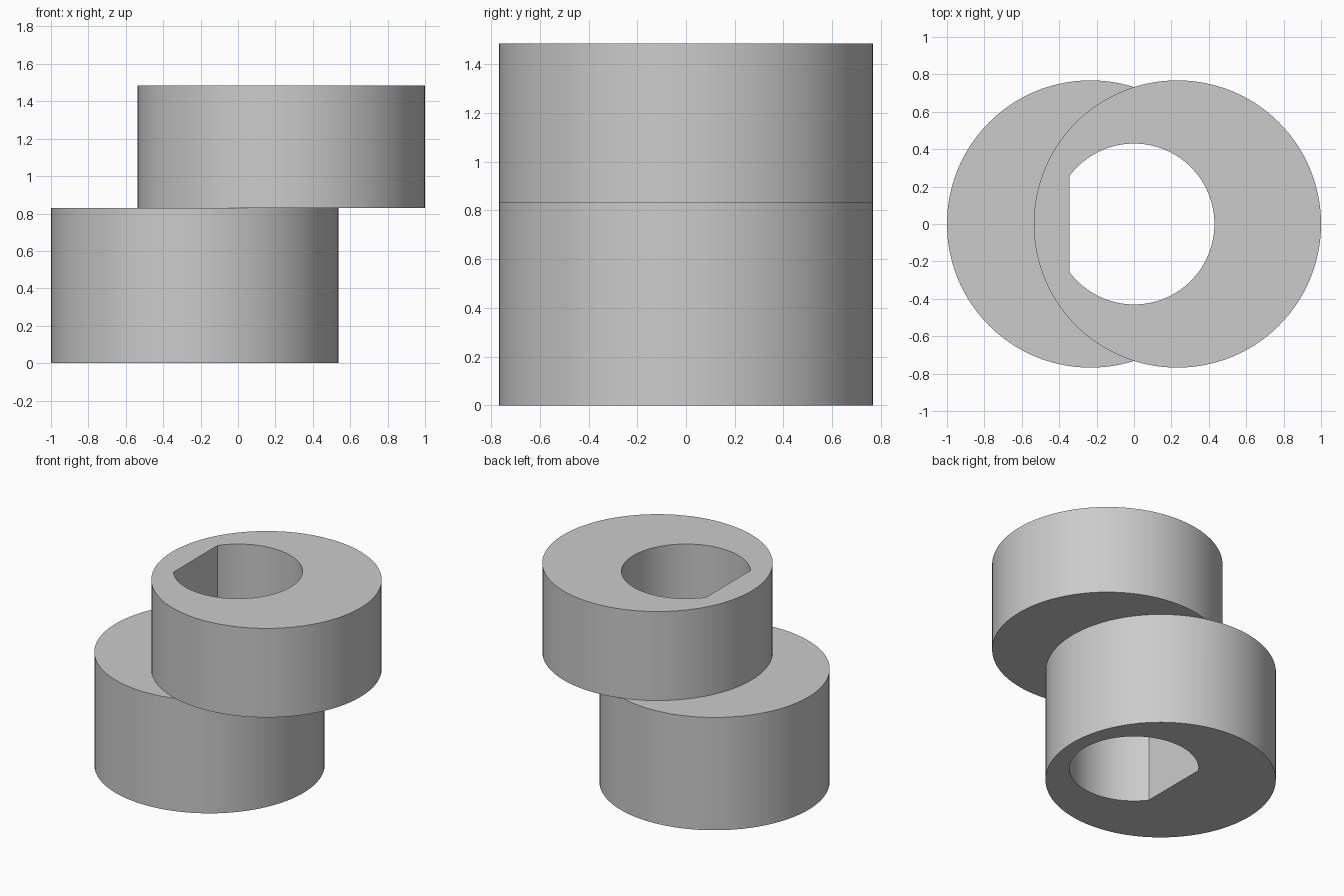
import bpy
import math

RADIUS, OFFSET = 0.768, 0.232
BORE, FLAT_X = 0.43, -0.345
LOWER_TOP, TOP = 0.83, 1.485
SIDES = 128

if "Cube" in bpy.data.objects:
    bpy.data.objects.remove(bpy.data.objects["Cube"], do_unlink=True)

grey = bpy.data.materials.new("plain_grey")
grey.use_nodes = True
colour = (0.6, 0.6, 0.6, 1)
grey.diffuse_color = colour
grey.node_tree.nodes["Principled BSDF"].inputs["Base Color"].default_value = colour


def prism(name, outline, z0, z1):
    """Extrude a closed counter-clockwise outline between two heights."""
    n = len(outline)
    verts = [(x, y, z) for z in (z0, z1) for x, y in outline]
    faces = [tuple(reversed(range(n))), tuple(range(n, 2 * n))]
    faces += [(i, (i + 1) % n, n + (i + 1) % n, n + i) for i in range(n)]
    mesh = bpy.data.meshes.new(name)
    mesh.from_pydata(verts, [], faces)
    mesh.materials.append(grey)
    obj = bpy.data.objects.new(name, mesh)
    bpy.context.collection.objects.link(obj)
    return obj


def arc(cx, radius, start, end, count):
    step = (end - start) / count
    return [(cx + radius * math.cos(start + i * step),
             radius * math.sin(start + i * step)) for i in range(count + 1)]


def combine(target, tool, operation):
    mod = target.modifiers.new(operation.lower(), 'BOOLEAN')
    mod.operation, mod.object, mod.solver = operation, tool, 'EXACT'
    bpy.context.view_layer.objects.active = target
    bpy.ops.object.modifier_apply(modifier=mod.name)
    bpy.data.objects.remove(tool, do_unlink=True)


# Two offset discs joined into one body
body = prism("eccentric_body", arc(-OFFSET, RADIUS, 0, math.tau, SIDES)[:-1], 0, LOWER_TOP)
upper = prism("upper_disc", arc(OFFSET, RADIUS, 0, math.tau, SIDES)[:-1], LOWER_TOP, TOP)
combine(body, upper, 'UNION')

# D-shaped shaft bore running straight through
half = math.acos(FLAT_X / BORE)
cutter = prism("bore_cutter", arc(0, BORE, -half, half, SIDES), -0.1, TOP + 0.1)
cutter.hide_render = True
combine(body, cutter, 'DIFFERENCE')

# Smooth walls with crisp rims
bpy.ops.object.select_all(action='DESELECT')
body.select_set(True)
bpy.context.view_layer.objects.active = body
bpy.ops.object.shade_smooth_by_angle(angle=math.radians(30))
